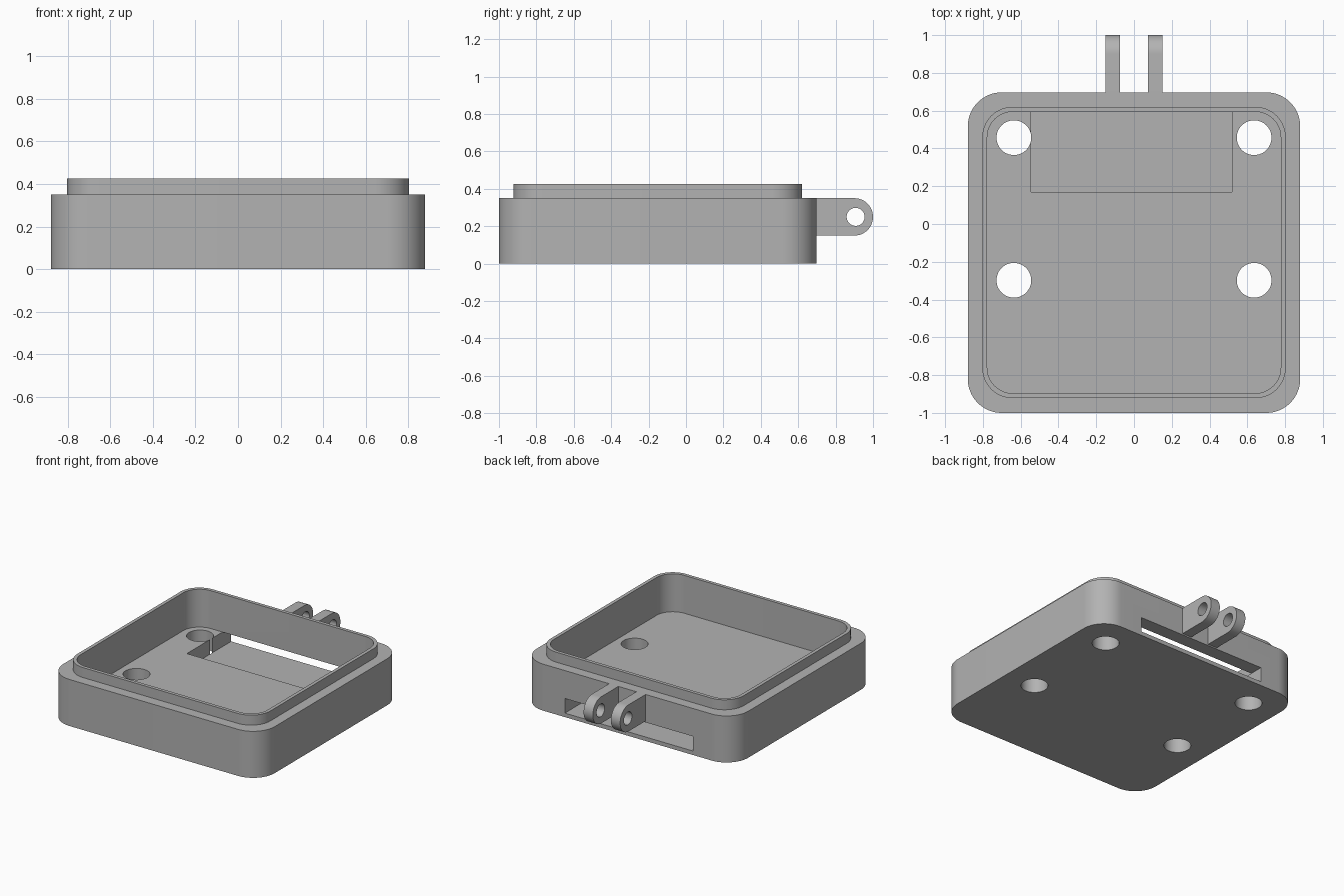
import bpy, bmesh, math
from mathutils import Matrix, Vector

cube = bpy.data.objects.get("Cube")
if cube:
    bpy.data.objects.remove(cube, do_unlink=True)

grey = bpy.data.materials.new("plain grey")
grey.use_nodes = True
colour = (0.45, 0.45, 0.45, 1)
grey.diffuse_color = colour
grey.node_tree.nodes["Principled BSDF"].inputs["Base Color"].default_value = colour


def prism(name, outline, low, high, matrix=Matrix()):
    """Extrude a flat outline from low to high, then place it."""
    bm = bmesh.new()
    face = bm.faces.new([bm.verts.new((x, y, low)) for x, y in outline])
    top = bmesh.ops.extrude_face_region(bm, geom=[face])["geom"]
    bmesh.ops.translate(bm, vec=(0, 0, high - low),
                        verts=[v for v in top if isinstance(v, bmesh.types.BMVert)])
    bmesh.ops.recalc_face_normals(bm, faces=bm.faces)
    bmesh.ops.transform(bm, matrix=matrix, verts=bm.verts)
    mesh = bpy.data.meshes.new(name)
    bm.to_mesh(mesh)
    bm.free()
    mesh.materials.append(grey)
    obj = bpy.data.objects.new(name, mesh)
    bpy.context.collection.objects.link(obj)
    return obj


def arc(cx, cy, r, start, sweep, steps):
    angles = [math.radians(start + sweep * i / steps) for i in range(steps + 1)]
    return [(cx + r * math.cos(a), cy + r * math.sin(a)) for a in angles]


def circle(cx, cy, r):
    return arc(cx, cy, r, 0, 360, 48)[:-1]


def rounded(x, y0, y1, r):
    corners = [(x - r, y1 - r), (r - x, y1 - r), (r - x, y0 + r), (x - r, y0 + r)]
    return [p for i, (cx, cy) in enumerate(corners) for p in arc(cx, cy, r, 90 * i, 90, 16)]


def combine(target, tool, operation):
    """Apply a boolean and discard the tool object."""
    mod = target.modifiers.new(operation.title(), 'BOOLEAN')
    mod.operation, mod.solver, mod.object = operation, 'EXACT', tool
    bpy.ops.object.select_all(action='DESELECT')
    bpy.context.view_layer.objects.active = target
    target.select_set(True)
    bpy.ops.object.modifier_apply(modifier=mod.name)
    bpy.data.objects.remove(tool, do_unlink=True)


# Case body with its raised lip
case = prism("case_body", rounded(0.88, -1, 0.697, 0.18), 0, 0.35)
combine(case, prism("lip", rounded(0.803, -0.922, 0.62, 0.16), 0.2, 0.425), 'UNION')

# Open interior
combine(case, prism("cavity", rounded(0.777, -0.896, 0.594, 0.135), 0.14, 0.6), 'DIFFERENCE')

# Floor pocket that runs out through the back wall
pocket = [(-0.545, 0.17), (0.52, 0.17), (0.52, 0.8), (-0.545, 0.8)]
combine(case, prism("pocket", pocket, 0.03, 0.14), 'DIFFERENCE')

# Four round floor holes
for x in (-0.636, 0.636):
    for y in (-0.298, 0.457):
        combine(case, prism("floor_hole", circle(x, y, 0.092), -0.1, 0.25), 'DIFFERENCE')

# Two hinge arms on the back, outlined in the y-z plane
sideways = Matrix(((0, 0, 1, 0), (1, 0, 0, 0), (0, 1, 0, 0), (0, 0, 0, 1)))
arm_outline = [(0.66, 0.15)] + arc(0.9, 0.25, 0.1, -90, 180, 24) + [(0.66, 0.35)]
for low in (-0.152, 0.075):
    arm = prism("hinge_arm", arm_outline, low, low + 0.077, sideways)
    combine(arm, prism("pin_hole", circle(0.907, 0.25, 0.048), low - 0.1, low + 0.2, sideways),
            'DIFFERENCE')
    combine(case, arm, 'UNION')

# Smooth rounded walls, sharp edges elsewhere
bpy.ops.object.select_all(action='DESELECT')
bpy.context.view_layer.objects.active = case
case.select_set(True)
bpy.ops.object.shade_smooth_by_angle(angle=math.radians(30))
